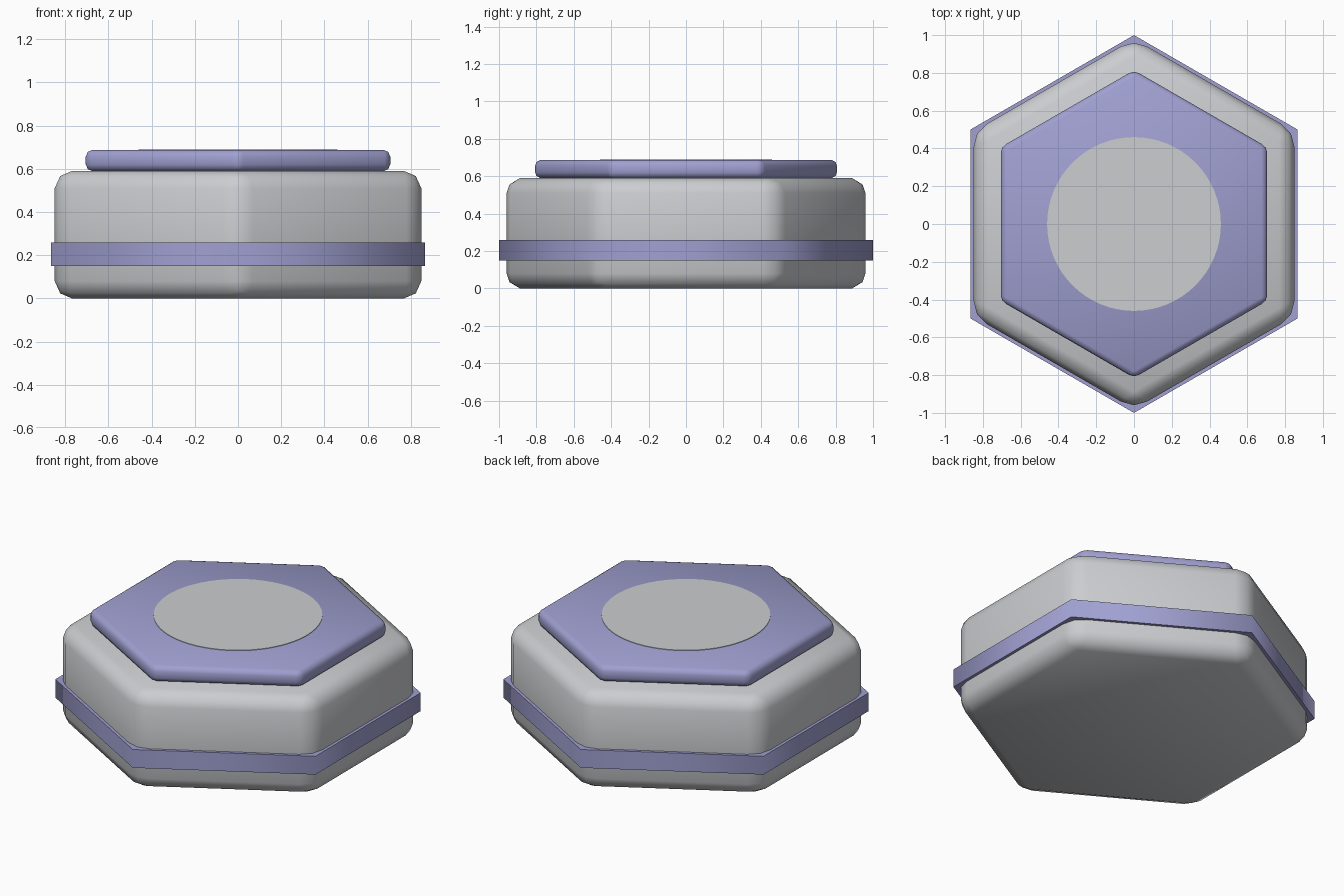
import bpy
import math

cube = bpy.data.objects.get("Cube")
if cube:
    bpy.data.objects.remove(cube, do_unlink=True)


def make_material(name, colour):
    mat = bpy.data.materials.new(name)
    mat.use_nodes = True
    mat.diffuse_color = colour
    mat.node_tree.nodes["Principled BSDF"].inputs["Base Color"].default_value = colour
    return mat


def prism(name, sides, radius, bottom, top, mat, bevel=0):
    """Upright prism with a corner on the y axis and optional rounded edges."""
    bpy.ops.mesh.primitive_cylinder_add(
        vertices=sides, radius=radius, depth=top - bottom,
        location=(0, 0, (bottom + top) / 2))
    obj = bpy.context.object
    obj.name = name
    obj.data.materials.append(mat)
    if bevel:
        mod = obj.modifiers.new("rounded_edges", "BEVEL")
        mod.width = bevel
        mod.segments = 2
        mod.limit_method = "ANGLE"
        bpy.ops.object.modifier_apply(modifier=mod.name)
    bpy.ops.object.shade_smooth_by_angle(angle=math.radians(65))
    return obj


grey = make_material("light_grey", (0.60, 0.61, 0.63, 1))
lilac = make_material("lilac", (0.35, 0.35, 0.64, 1))

# Rounded hexagonal body with a sharp band around it
prism("body", 6, 0.98, 0, 0.59, grey, bevel=0.08)
prism("band", 6, 1.0, 0.15, 0.26, lilac)

# Raised cap with a thin round inlay
prism("cap", 6, 0.814, 0.59, 0.687, lilac, bevel=0.03)
prism("cap_disc", 64, 0.46, 0.685, 0.69, grey)
